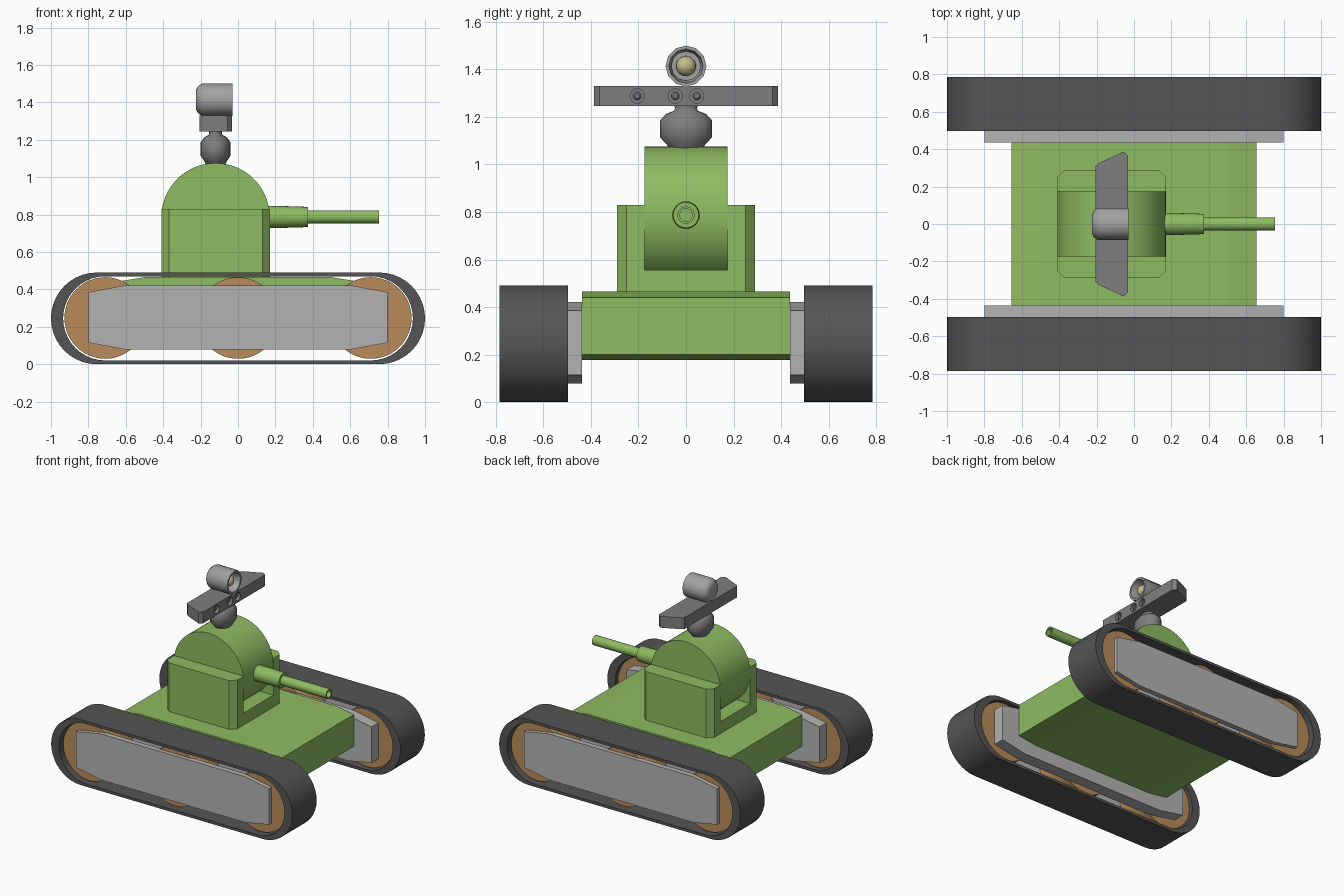
import bpy, bmesh, math
from mathutils import Vector

if "Cube" in bpy.data.objects:
    bpy.data.objects.remove(bpy.data.objects["Cube"])


def material(name, rgb):
    m = bpy.data.materials.new(name)
    m.diffuse_color = (*rgb, 1)
    m.use_nodes = True
    m.node_tree.nodes["Principled BSDF"].inputs["Base Color"].default_value = m.diffuse_color
    return m


GREEN = material("green", (0.27, 0.50, 0.12))
BROWN = material("brown", (0.48, 0.26, 0.10))
RUBBER = material("rubber", (0.09, 0.09, 0.09))
PLATE = material("light_grey", (0.45, 0.45, 0.45))
METAL = material("mid_grey", (0.21, 0.21, 0.21))
HEAD = material("head_grey", (0.36, 0.36, 0.36))
LENS = material("lens", (0.55, 0.52, 0.25))


def finish(name, bm, mat, smooth=None, mirror=False):
    bmesh.ops.recalc_face_normals(bm, faces=bm.faces[:])
    me = bpy.data.meshes.new(name)
    bm.to_mesh(me)
    bm.free()
    me.materials.append(mat)
    ob = bpy.data.objects.new(name, me)
    bpy.context.collection.objects.link(ob)
    if smooth:
        bpy.ops.object.select_all(action='DESELECT')
        ob.select_set(True)
        bpy.context.view_layer.objects.active = ob
        bpy.ops.object.shade_smooth_by_angle(angle=math.radians(smooth))
    if mirror:
        ob.modifiers.new("mirror", 'MIRROR').use_axis = (False, True, False)
    return ob


def bridge(bm, a, b):
    for i in range(len(a)):
        j = (i + 1) % len(a)
        bm.faces.new((a[i], a[j], b[j], b[i]))


def prism(name, pts, axis, lo, hi, mat, smooth=None, mirror=False, hole=None):
    """Extrude an (x,z) outline along y, or an (x,y) outline along z."""
    bm = bmesh.new()

    def ring(p, t):
        return [bm.verts.new((u, t, v) if axis == 'y' else (u, v, t)) for u, v in p]
    a, b = ring(pts, lo), ring(pts, hi)
    bridge(bm, a, b)
    if hole:
        c, d = ring(hole, lo), ring(hole, hi)
        bridge(bm, c, d)
        bridge(bm, a, c)
        bridge(bm, b, d)
    else:
        bm.faces.new(a)
        bm.faces.new(b)
    return finish(name, bm, mat, smooth, mirror)


def lathe(name, profile, centre, axis, n, mat, smooth=32, scale=(1, 1)):
    """Turn (radius, height) points around the x or z axis."""
    bm, rings = bmesh.new(), []
    for r, h in profile:
        ring = []
        for i in range(n):
            t = 2 * math.pi * i / n
            u, v = r * math.cos(t) * scale[0], r * math.sin(t) * scale[1]
            p = Vector((h, u, v) if axis == 'x' else (u, v, h))
            ring.append(bm.verts.new(p + Vector(centre)))
        rings.append(ring)
    for a, b in zip(rings, rings[1:]):
        bridge(bm, a, b)
    bm.faces.new(rings[0])
    bm.faces.new(rings[-1])
    return finish(name, bm, mat, smooth)


def circle(cx, cz, r, n=48):
    return [(cx + r * math.cos(2 * math.pi * i / n), cz + r * math.sin(2 * math.pi * i / n))
            for i in range(n)]


def stadium(c, r, z, n=20):
    pts = []
    for side in (1, -1):
        for i in range(n + 1):
            t = -math.pi / 2 + math.pi * i / n
            pts.append((side * (c + r * math.cos(t)), z + side * r * math.sin(t)))
    return pts


# Running gear: belts, wheels and side plates, mirrored to both sides
prism("track_belt", stadium(0.755, 0.245, 0.245), 'y', 0.497, 0.785, RUBBER, 32, True,
      hole=stadium(0.71, 0.225, 0.245))
for label, x in (("rear", -0.71), ("middle", 0), ("front", 0.71)):
    prism(label + "_wheel", circle(x, 0.247, 0.218), 'y', 0.52, 0.745, BROWN, 32, True)
plate = [(-0.8, 0.115), (-0.6, 0.078), (0.6, 0.078), (0.8, 0.115),
         (0.8, 0.385), (0.6, 0.422), (-0.6, 0.422), (-0.8, 0.385)]
prism("outer_plate", plate, 'y', 0.735, 0.775, PLATE, mirror=True)
prism("inner_plate", plate, 'y', 0.437, 0.53, PLATE, mirror=True)

# Hull with sloped deck and belly edges
prism("hull", [(-0.655, 0.2), (-0.5, 0.178), (0.5, 0.178), (0.655, 0.2),
               (0.655, 0.44), (0.5, 0.465), (-0.5, 0.465), (-0.655, 0.44)],
      'y', -0.437, 0.437, GREEN)

# Turret: base, two cheeks and the round drum between them
prism("turret_base", [(-0.41, -0.25), (-0.37, -0.29), (0.13, -0.29), (0.17, -0.25),
                      (0.17, 0.25), (0.13, 0.29), (-0.37, 0.29), (-0.41, 0.25)],
      'z', 0.46, 0.555, GREEN)
prism("turret_cheek", [(-0.41, 0.175), (0.17, 0.175), (0.17, 0.25),
                       (0.13, 0.29), (-0.37, 0.29), (-0.41, 0.25)],
      'z', 0.555, 0.83, GREEN, mirror=True)
prism("turret_drum", circle(-0.12, 0.785, 0.29, 64), 'y', -0.175, 0.175, GREEN, 32)

# Gun: thick sleeve and hollow barrel
lathe("gun_sleeve", [(0.058, 0.14), (0.058, 0.25), (0.054, 0.375)], (0, 0, 0.787), 'x', 24, GREEN)
lathe("gun_barrel", [(0.036, 0.36), (0.036, 0.755), (0.026, 0.755), (0.026, 0.5)],
      (0, 0, 0.787), 'x', 24, GREEN)

# Neck, oval in plan
lathe("neck", [(0.065, 1.06), (0.08, 1.082), (0.11, 1.115), (0.11, 1.185), (0.085, 1.212),
               (0.05, 1.226), (0.046, 1.236), (0.05, 1.25)],
      (-0.12, 0, 0), 'z', 16, METAL, 50, (0.73, 1))

# Sensor bar with three sunken lenses
bar = prism("sensor_bar", [(-0.205, -0.31), (-0.19, -0.325), (-0.055, -0.387), (-0.033, -0.365),
                           (-0.033, 0.365), (-0.055, 0.387), (-0.19, 0.325), (-0.205, 0.31)],
            'z', 1.245, 1.33, METAL)
for i, y in enumerate((-0.205, -0.045, 0.045)):
    cutter = lathe(f"lens_cutter_{i}", [(0.03, -0.06), (0.03, 0.0)], (0, y, 1.288), 'x', 20, METAL)
    cutter.hide_render = True
    cutter.hide_set(True)
    cut = bar.modifiers.new("hole", 'BOOLEAN')
    cut.operation, cut.object, cut.solver = 'DIFFERENCE', cutter, 'EXACT'
    lathe(f"bar_lens_{i}", [(0.017, -0.07), (0.017, -0.048), (0.01, -0.042)],
          (0, y, 1.288), 'x', 16, METAL)

# Head: hollow lamp housing with a ball lens
lathe("head_housing", [(0.05, -0.225), (0.068, -0.217), (0.086, -0.195), (0.086, -0.03),
                       (0.072, -0.03), (0.062, -0.1)],
      (0, 0, 1.414), 'x', 12, HEAD, 40)
bm = bmesh.new()
bmesh.ops.create_uvsphere(bm, u_segments=20, v_segments=12, radius=0.042)
bmesh.ops.translate(bm, verts=bm.verts[:], vec=(-0.082, 0, 1.414))
finish("head_lens", bm, LENS, 32)
